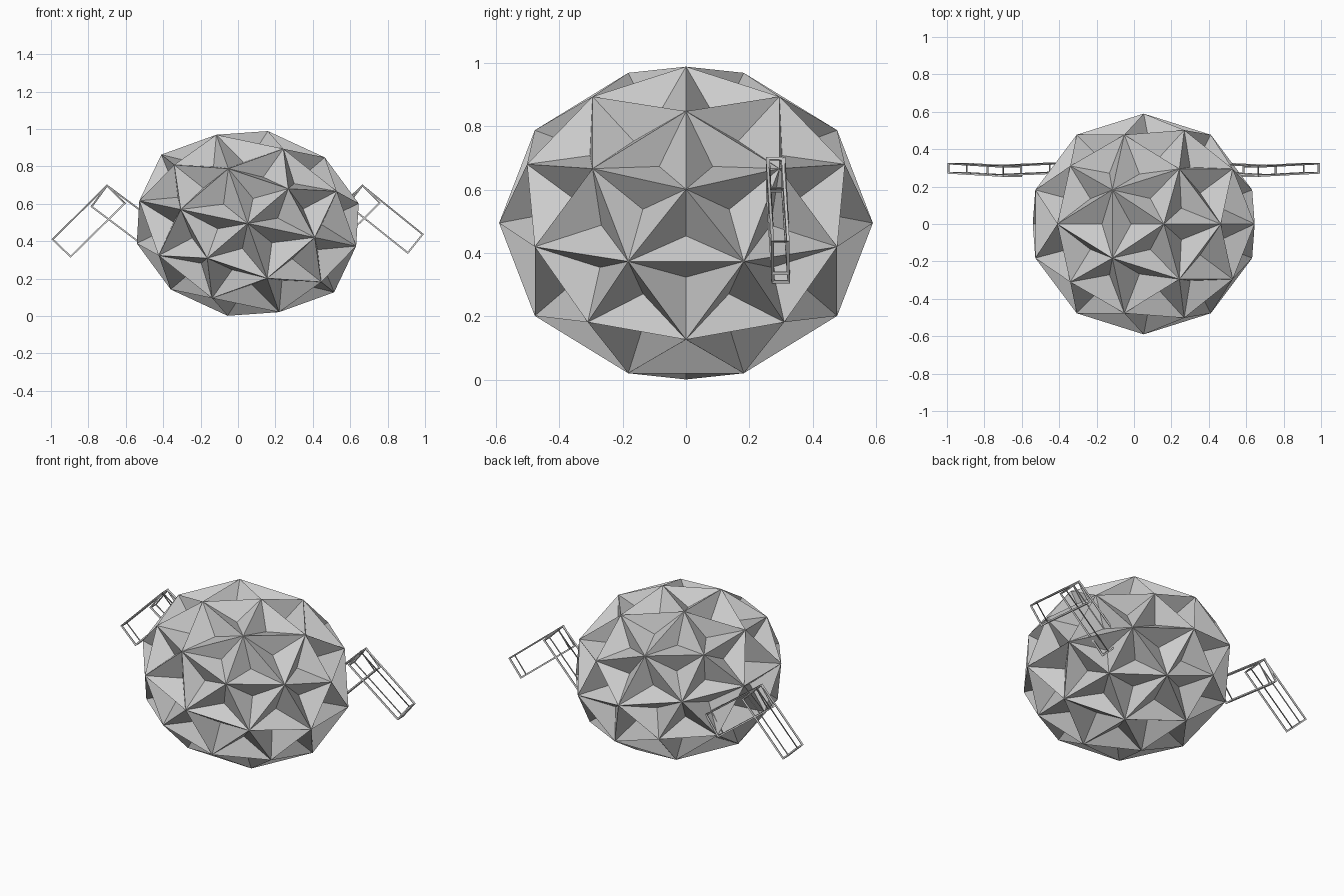
import bpy, bmesh
from mathutils import Vector

old = bpy.data.objects.get("Cube")
if old:
    bpy.data.objects.remove(old, do_unlink=True)

grey = bpy.data.materials.new("plain_grey")
grey.use_nodes = True
GREY = (0.6, 0.6, 0.6, 1)
grey.diffuse_color = GREY
grey.node_tree.nodes["Principled BSDF"].inputs["Base Color"].default_value = GREY


def finish(bm, name):
    bmesh.ops.recalc_face_normals(bm, faces=bm.faces)
    mesh = bpy.data.meshes.new(name)
    bm.to_mesh(mesh)
    bm.free()
    mesh.materials.append(grey)
    obj = bpy.data.objects.new(name, mesh)
    bpy.context.collection.objects.link(obj)
    return obj


# Faceted body: two-frequency geodesic ball with a dimple in every triangle
PHI = (1 + 5 ** 0.5) / 2
corners = []
for a in (-1, 1):
    for b in (-PHI, PHI):
        corners += [Vector((a, 0, b)), Vector((0, b, a)), Vector((b, a, 0))]
points = [c.normalized() for c in corners]
for i, p in enumerate(corners):
    for q in corners[:i]:
        if (p - q).length < 2.1:
            points.append((p + q).normalized())

bm = bmesh.new()
for p in points:
    bm.verts.new(p)
bmesh.ops.convex_hull(bm, input=bm.verts)
dimples = bmesh.ops.poke(bm, faces=bm.faces[:])["verts"]
for v in dimples:
    v.co *= 0.84

# Tilt and squash the ball onto its skewed axes
axis_a = Vector((-0.462, 0, 0.368))
axis_b = Vector((0, 0.59, 0))
axis_c = Vector((0.412, 0, 0.353))
centre = Vector((0.052, 0, 0.495))
for v in bm.verts:
    x, y, z = v.co
    v.co = centre + axis_a * x + axis_b * y + axis_c * z
finish(bm, "faceted_body")


# Open box frames for the arms: start edge, then far edge, in x and z
def frame(name, start, end, y_start, y_end, depth=0.05):
    bm = bmesh.new()
    ring = [(x, y_start, z) for x, z in start] + [(x, y_end, z) for x, z in end]
    face = bm.faces.new([bm.verts.new(p) for p in ring])
    back = bmesh.ops.extrude_face_region(bm, geom=[face], use_keep_orig=True)["geom"]
    moved = [g for g in back if isinstance(g, bmesh.types.BMVert)]
    bmesh.ops.translate(bm, verts=moved, vec=(0, depth, 0))
    obj = finish(bm, name)
    wire = obj.modifiers.new("struts", "WIREFRAME")
    wire.thickness = 0.014
    wire.offset = 0
    wire.use_even_offset = False


frame("right_forearm", [(-0.70, 0.698), (-0.605, 0.602)],
      [(-0.895, 0.317), (-0.992, 0.41)], 0.256, 0.273)
frame("right_upper_arm", [(-0.70, 0.698), (-0.783, 0.585)],
      [(-0.45, 0.335), (-0.366, 0.45)], 0.26, 0.275)
frame("left_forearm", [(0.665, 0.698), (0.585, 0.595)],
      [(0.908, 0.337), (0.988, 0.437)], 0.256, 0.273)
frame("left_upper_arm", [(0.665, 0.698), (0.758, 0.605)],
      [(0.46, 0.31), (0.367, 0.41)], 0.26, 0.275)
